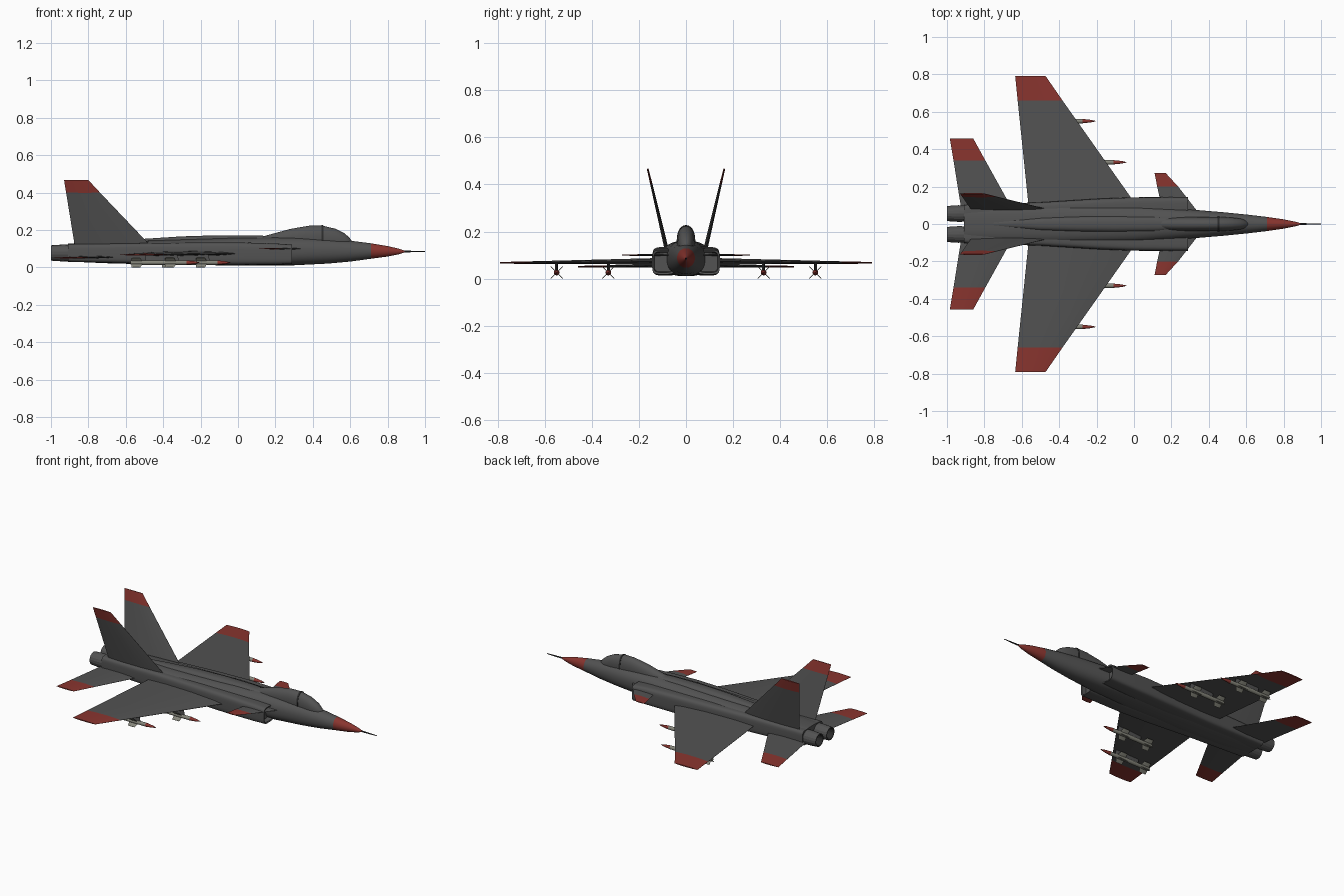
import bpy, bmesh, math
from mathutils import Vector

if "Cube" in bpy.data.objects:
    bpy.data.objects.remove(bpy.data.objects["Cube"])


def material(name, rgb):
    m = bpy.data.materials.new(name)
    m.diffuse_color = (*rgb, 1)
    m.use_nodes = True
    m.node_tree.nodes["Principled BSDF"].inputs["Base Color"].default_value = m.diffuse_color
    return m


GREY = material("dark grey", (0.085, 0.085, 0.085))
RED = material("dull red", (0.25, 0.035, 0.028))
PALE = material("pale grey", (0.24, 0.24, 0.20))
BLACK = material("soot", (0.025, 0.025, 0.025))


def skin(name, rings, mats, rule=None, caps=True, angle=35):
    """Bridge equal-length point rings into a closed surface."""
    bm = bmesh.new()
    loops = [[bm.verts.new(p) for p in ring] for ring in rings]
    n = len(loops[0])
    for i in range(len(loops) - 1):
        for j in range(n):
            k = (j + 1) % n
            f = bm.faces.new((loops[i][j], loops[i][k], loops[i + 1][k], loops[i + 1][j]))
            f.material_index = rule(i) if rule else 0
    if caps:
        for loop, i in ((loops[0], 0), (loops[-1], len(loops) - 2)):
            f = bm.faces.new(loop)
            f.material_index = rule(i) if rule else 0
    bmesh.ops.recalc_face_normals(bm, faces=bm.faces[:])
    me = bpy.data.meshes.new(name)
    bm.to_mesh(me)
    bm.free()
    for m in mats:
        me.materials.append(m)
    me.polygons.foreach_set("use_smooth", [True] * len(me.polygons))
    me.set_sharp_from_angle(angle=math.radians(angle))
    ob = bpy.data.objects.new(name, me)
    bpy.context.collection.objects.link(ob)
    return ob


def oval(x, cy, hw, zb, zt, n=2.0, count=32):
    """Superellipse cross-section at station x."""
    pts = []
    for i in range(count):
        a = 2 * math.pi * (i + 0.5) / count
        c, s = math.cos(a), math.sin(a)
        y = cy + hw * math.copysign(abs(c) ** (2 / n), c)
        z = (zb + zt) / 2 + (zt - zb) / 2 * math.copysign(abs(s) ** (2 / n), s)
        pts.append((x, y, z))
    return pts


def lathe(name, profile, y, z, mats, rule=None, count=16, angle=35):
    return skin(name, [oval(x, y, r, z - r, z + r, 2, count) for x, r in profile],
                mats, rule, angle=angle)


def panel(name, sections, normal, mats=(GREY,), rule=None):
    """Thin lens-section surface from (leading, trailing, thickness) stations."""
    shape = ((0, 0.1), (0.12, 0.6), (0.4, 1), (0.75, 0.7), (1, 0.08))
    rings = []
    for le, te, t in sections:
        le, te, nrm = Vector(le), Vector(te), Vector(normal).normalized()
        top = [le.lerp(te, f) + nrm * (t * h / 2) for f, h in shape]
        low = [le.lerp(te, f) - nrm * (t * h / 2) for f, h in reversed(shape)]
        rings.append(top + low)
    return skin(name, rings, mats, rule, angle=30)


# Fuselage with red nose cone
body = [(0.90, 0.002, 0.083, 0.087, 2), (0.86, 0.013, 0.070, 0.100, 2),
        (0.80, 0.025, 0.058, 0.114, 2), (0.71, 0.038, 0.046, 0.129, 2),
        (0.60, 0.051, 0.031, 0.143, 2.1), (0.48, 0.063, 0.020, 0.154, 2.2),
        (0.30, 0.078, 0.011, 0.162, 2.4), (0.0, 0.100, 0.010, 0.160, 2.7),
        (-0.4, 0.105, 0.014, 0.146, 3), (-0.7, 0.102, 0.022, 0.136, 3),
        (-0.91, 0.098, 0.031, 0.128, 3)]
skin("fuselage", [oval(x, 0, w, b, t, n) for x, w, b, t, n in body],
     (GREY, RED), lambda i: 1 if i < 3 else 0)

# Nose probe
lathe("nose_probe", [(0.89, 0.005), (0.94, 0.004), (1.0, 0.002)], 0, 0.085, (BLACK,), count=8)

# Dorsal spine
spine = [(0.24, 0.036, 0.164), (0.10, 0.044, 0.171), (-0.1, 0.045, 0.172),
         (-0.3, 0.042, 0.166), (-0.5, 0.036, 0.153), (-0.75, 0.015, 0.135)]
skin("spine", [oval(x, 0, w, 0.09, t, 2.6) for x, w, t in spine], (GREY,))

# Canopy and its frame hoop
dome = [(0.61, 0.010, 0.140), (0.595, 0.021, 0.160), (0.57, 0.029, 0.182),
        (0.52, 0.035, 0.207), (0.45, 0.038, 0.224), (0.38, 0.038, 0.223),
        (0.28, 0.037, 0.206), (0.20, 0.034, 0.184), (0.13, 0.028, 0.165)]
skin("canopy", [oval(x, 0, w, 0.09, t, 2.2) for x, w, t in dome], (GREY,))
skin("canopy_frame", [oval(x, 0, 0.0395, 0.09, t, 2.2)
                      for x, t in ((0.457, 0.225), (0.447, 0.227))], (BLACK,))

for s, side in ((1, "left"), (-1, "right")):
    # Air intake trunk with a shallow recessed mouth
    trunk = [(0.255, 0.095, 0.040, 0.029, 0.110), (0.285, 0.095, 0.042, 0.026, 0.114),
             (0.288, 0.095, 0.049, 0.018, 0.122), (0.20, 0.093, 0.051, 0.015, 0.128),
             (0.0, 0.088, 0.055, 0.013, 0.134), (-0.2, 0.08, 0.055, 0.014, 0.134),
             (-0.5, 0.066, 0.050, 0.020, 0.130), (-0.91, 0.056, 0.047, 0.030, 0.125)]
    skin(side + "_intake", [oval(x, s * y, w, b, t, 4.5) for x, y, w, b, t in trunk], (GREY,))

    # Engine nozzle with dark throat
    lathe(side + "_nozzle", [(-0.88, 0.044), (-0.94, 0.045), (-1.0, 0.041), (-1.0, 0.035),
                             (-0.93, 0.031), (-0.925, 0.004)], s * 0.056, 0.077,
          (GREY, BLACK), lambda i: 1 if i > 2 else 0, 18, 15)

    tip_red = lambda i: 1 if i == 1 else 0
    two = (GREY, RED)
    # Main wing
    panel(side + "_wing", [((0.02, s * 0.09, 0.074), (-0.563, s * 0.09, 0.074), 0.028),
                           ((-0.382, s * 0.66, 0.068), (-0.622, s * 0.66, 0.068), 0.011),
                           ((-0.472, s * 0.79, 0.067), (-0.635, s * 0.79, 0.067), 0.007)],
          (0, 0, 1), two, tip_red)
    # Tailplane
    panel(side + "_tailplane", [((-0.645, s * 0.07, 0.055), (-0.922, s * 0.07, 0.055), 0.014),
                                ((-0.795, s * 0.34, 0.052), (-0.965, s * 0.34, 0.052), 0.009),
                                ((-0.86, s * 0.458, 0.051), (-0.985, s * 0.458, 0.051), 0.006)],
          (0, 0, 1), two, tip_red)
    # Canard
    panel(side + "_canard", [((0.345, s * 0.06, 0.1), (0.155, s * 0.06, 0.1), 0.010),
                             ((0.236, s * 0.20, 0.1), (0.124, s * 0.20, 0.1), 0.007),
                             ((0.17, s * 0.272, 0.1), (0.11, s * 0.272, 0.1), 0.005)],
          (0, 0, 1), two, tip_red)
    # Canted tail fin
    panel(side + "_fin", [((-0.462, s * 0.079, 0.11), (-0.872, s * 0.079, 0.11), 0.018),
                          ((-0.738, s * 0.147, 0.40), (-0.919, s * 0.147, 0.40), 0.010),
                          ((-0.80, s * 0.163, 0.467), (-0.93, s * 0.163, 0.467), 0.007)],
          (0, 1, -s * 0.24), two, tip_red)

    # Missiles under the wing, each with pylon and two sets of cross fins
    for tag, y, nose in (("inner", 0.33, -0.04), ("outer", 0.55, -0.205)):
        name, y, z = f"{side}_{tag}_missile", s * y, 0.0257
        lathe(name, [(nose, 0.001), (nose - 0.025, 0.007), (nose - 0.07, 0.012),
                     (nose - 0.36, 0.012), (nose - 0.37, 0.010)], y, z,
              (PALE, RED), lambda i: 1 if i < 2 else 0, 12)
        panel(name + "_pylon", [((nose - 0.11, y, 0.034), (nose - 0.29, y, 0.034), 0.012),
                                ((nose - 0.12, y, 0.069), (nose - 0.29, y, 0.069), 0.012)],
              (0, 1, 0))
        for row, front in (("front", 0.125), ("rear", 0.305)):
            for q in range(4):
                a = math.pi / 4 + q * math.pi / 2
                c, d = math.cos(a), math.sin(a)
                st = [((nose - front - k, y + r * c, z + r * d),
                       (nose - front - 0.06, y + r * c, z + r * d), 0.003)
                      for r, k in ((0.008, 0), (0.036, 0.012))]
                panel(f"{name}_{row}_fin_{q + 1}", st, (0, -d, c), (PALE,))
